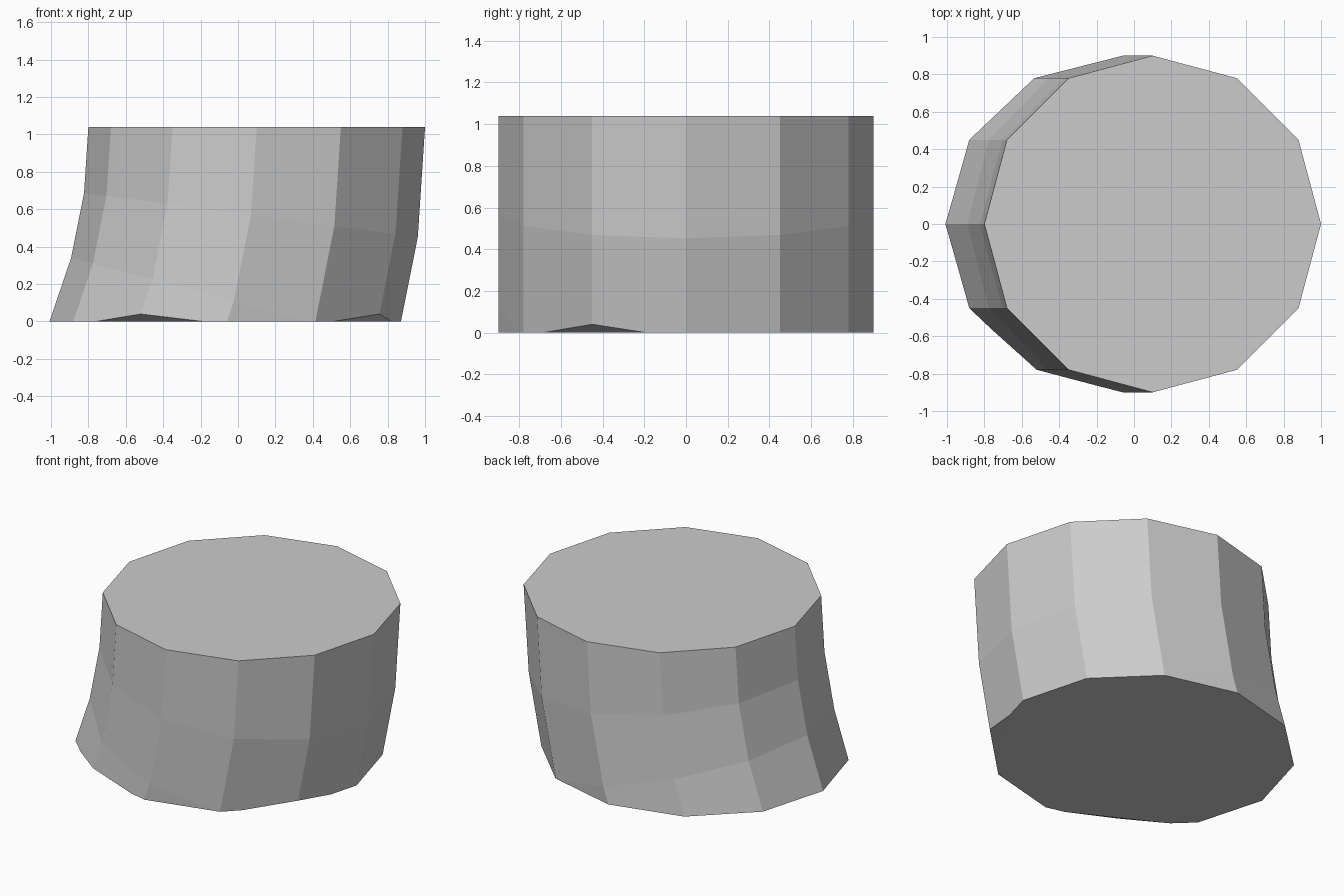
import bpy, bmesh
from math import sin, cos, pi, radians
from mathutils import Vector

if "Cube" in bpy.data.objects:
    bpy.data.objects.remove(bpy.data.objects["Cube"])

SIDES, RADIUS, TOP = 12, 0.9, 1.04
PIVOT_X, CENTRE_X, STEP = -3.5, 0.1, 7.5   # bend axis, top centre, degrees per ring

bm = bmesh.new()


def ring(angle):
    """A twelve-sided ring swung down about the bend axis."""
    verts = []
    for i in range(SIDES):
        a = 2 * pi * i / SIDES
        arm = CENTRE_X + RADIUS * cos(a) - PIVOT_X
        verts.append(bm.verts.new((PIVOT_X + arm * cos(angle),
                                   RADIUS * sin(a),
                                   TOP - arm * sin(angle))))
    return verts


def cut(point, normal):
    """Slice away everything on the normal side and cap the hole."""
    bmesh.ops.bisect_plane(bm, geom=bm.verts[:] + bm.edges[:] + bm.faces[:],
                           plane_co=point, plane_no=normal, clear_outer=True)
    bmesh.ops.holes_fill(bm, edges=[e for e in bm.edges if e.is_boundary], sides=0)


# Bent trunk of rings
rings = [ring(radians(STEP * k)) for k in range(5)]
bm.faces.new(rings[0])
for upper, lower in zip(rings, rings[1:]):
    for i in range(SIDES):
        j = (i + 1) % SIDES
        bm.faces.new((upper[i], lower[i], lower[j], upper[j]))

# Flat base, then two small chipped corners
cut(Vector((0, 0, 0)), Vector((0, 0, -1)))
for a, peak, b in (((-0.75, -0.57, 0), (-0.52, -0.78, 0.04), (-0.20, -0.86, 0)),
                   ((0.50, -0.70, 0), (0.757, -0.45, 0.04), (0.82, -0.19, 0))):
    a, peak, b = Vector(a), Vector(peak), Vector(b)
    n = (peak - a).cross(b - a).normalized()
    cut(a, -n if n.z > 0 else n)

bmesh.ops.recalc_face_normals(bm, faces=bm.faces[:])
mesh = bpy.data.meshes.new("bent_drum")
bm.to_mesh(mesh)
bm.free()
bpy.context.collection.objects.link(bpy.data.objects.new("bent_drum", mesh))
